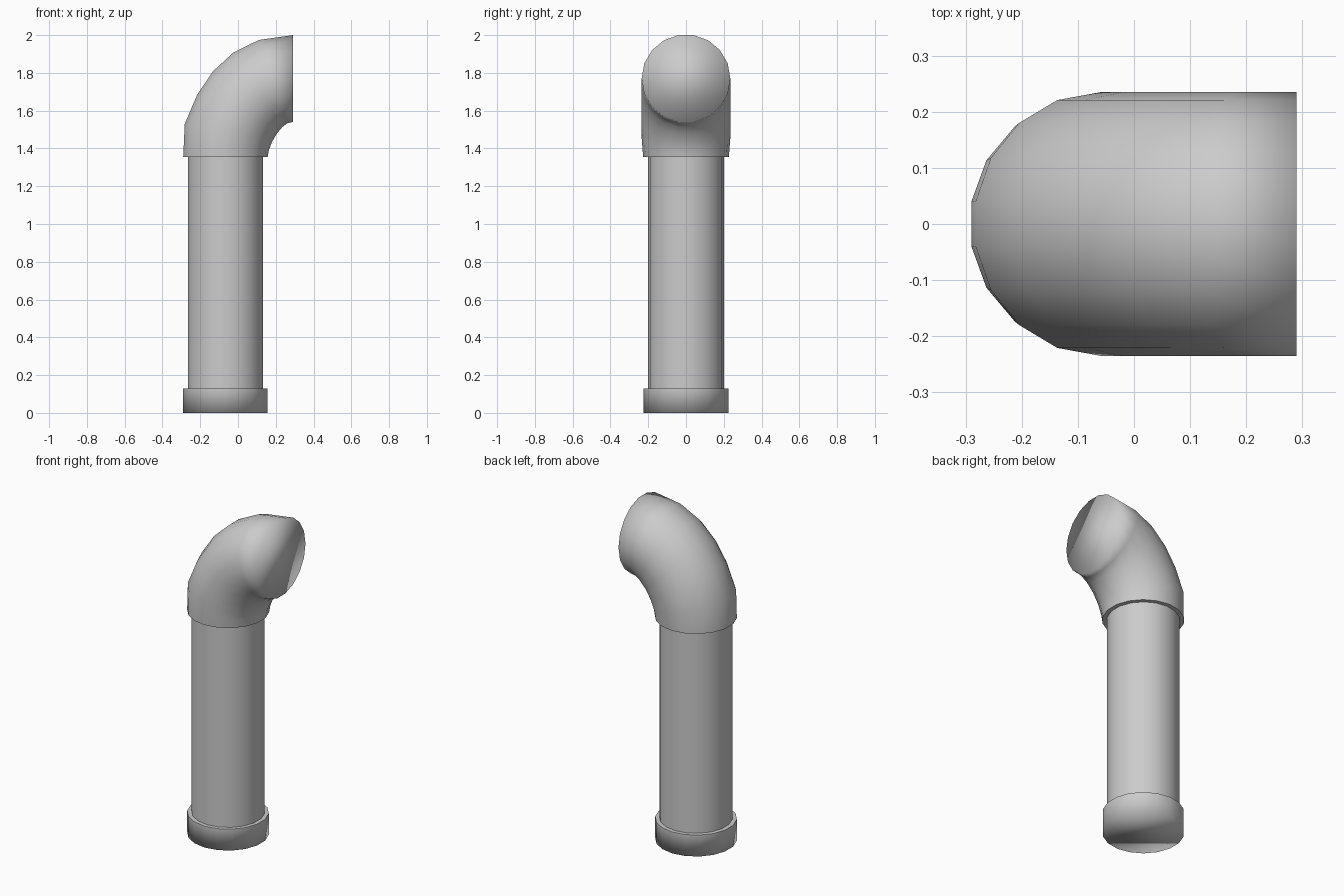
import bpy, bmesh
from math import sin, cos, radians, pi

if "Cube" in bpy.data.objects:
    bpy.data.objects.remove(bpy.data.objects["Cube"])

SIDES = 18
HALF = cos(pi / SIDES)   # flat of the polygon faces along x


def loft(name, rings, cap_start=False, cap_end=False, sharp=()):
    """Skin elliptical rings given as (outer xz, inner xz, y radius)."""
    bm = bmesh.new()
    loops = []
    for (ox, oz), (ix, iz), ry in rings:
        cx, cz = (ox + ix) / 2, (oz + iz) / 2
        ux, uz = (ix - ox) / 2 / HALF, (iz - oz) / 2 / HALF
        loop = []
        for k in range(SIDES):
            a = radians(10) + 2 * pi * k / SIDES
            loop.append(bm.verts.new((cx + ux * cos(a), ry * sin(a), cz + uz * cos(a))))
        loops.append(loop)
    for a, b in zip(loops, loops[1:]):
        for k in range(SIDES):
            n = (k + 1) % SIDES
            bm.faces.new((a[k], a[n], b[n], b[k]))
    if cap_start:
        bm.faces.new(loops[0][::-1])
    if cap_end:
        bm.faces.new(loops[-1])
    for f in bm.faces:
        f.smooth = True
    for i in sharp:
        for k in range(SIDES):
            bm.edges.get((loops[i][k], loops[i][(k + 1) % SIDES])).smooth = False
    bmesh.ops.recalc_face_normals(bm, faces=bm.faces[:])
    me = bpy.data.meshes.new(name)
    bm.to_mesh(me)
    bm.free()
    ob = bpy.data.objects.new(name, me)
    bpy.context.collection.objects.link(ob)
    return ob


def level(x0, x1, z, ry):
    return ((x0, z), (x1, z), ry)


# Base collar: softly shaded closed bottom, crisp upper lip
loft("base_collar", [level(-0.29, 0.155, 0, 0.226),
                     level(-0.29, 0.155, 0.13, 0.226),
                     level(-0.265, 0.132, 0.13, 0.202)],
     cap_start=True, sharp=(1,))

# Straight pipe
loft("pipe", [level(-0.265, 0.132, 0.13, 0.202),
              level(-0.265, 0.132, 1.355, 0.202)])

# Curved elbow: lower lip, bend, closed outlet
loft("elbow", [level(-0.265, 0.132, 1.355, 0.202),
               level(-0.29, 0.157, 1.355, 0.227),
               ((-0.282, 1.53), (0.163, 1.39), 0.235),
               ((-0.216, 1.685), (0.178, 1.43), 0.235),
               ((-0.131, 1.81), (0.203, 1.475), 0.235),
               ((-0.024, 1.908), (0.234, 1.513), 0.235),
               ((0.11, 1.974), (0.262, 1.534), 0.235),
               ((0.29, 2.0), (0.29, 1.54), 0.235)],
     cap_end=True, sharp=(1,))
